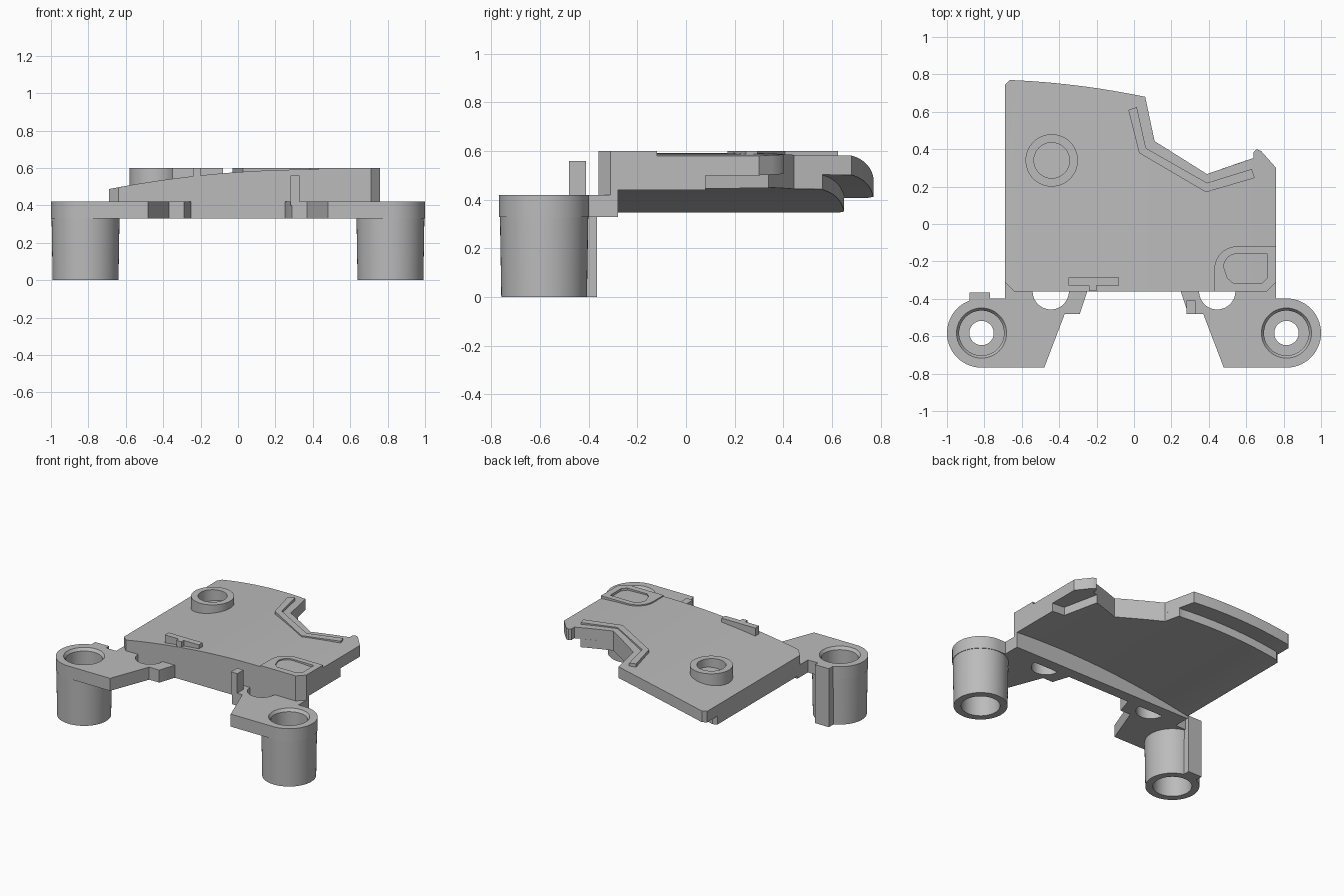
import bpy, bmesh, math
from mathutils import Vector

old = bpy.data.objects.get("Cube")
if old:
    bpy.data.objects.remove(old, do_unlink=True)

grey = bpy.data.materials.new("plain_grey")
grey.use_nodes = True
COLOR = (0.5, 0.5, 0.5, 1)
grey.diffuse_color = COLOR
grey.node_tree.nodes["Principled BSDF"].inputs["Base Color"].default_value = COLOR

CREST = 0.592          # highest level of the bowed plate


def crown(x):
    """Drop of the bowed plate below its crest."""
    return -0.088 * (x - 0.4) ** 2


def finish(name, bm):
    bmesh.ops.recalc_face_normals(bm, faces=bm.faces)
    mesh = bpy.data.meshes.new(name)
    bm.to_mesh(mesh)
    bm.free()
    mesh.materials.append(grey)
    obj = bpy.data.objects.new(name, mesh)
    bpy.context.collection.objects.link(obj)
    return obj


def smooth(obj):
    bpy.ops.object.select_all(action='DESELECT')
    obj.select_set(True)
    bpy.context.view_layer.objects.active = obj
    bpy.ops.object.shade_smooth_by_angle(angle=math.radians(30))


def prism(name, pts, z0, z1, bow_low=False, bow_high=False):
    """Extruded outline whose lower or upper face may follow the bow."""
    bm = bmesh.new()
    face = bm.faces.new([bm.verts.new((x, y, z0)) for x, y in pts])
    ext = bmesh.ops.extrude_face_region(bm, geom=[face], use_keep_orig=True)
    for v in ext["geom"]:
        if isinstance(v, bmesh.types.BMVert):
            v.co.z = z1
    if bow_low or bow_high:
        bmesh.ops.triangulate(bm, faces=[f for f in bm.faces if len(f.verts) > 4])
        for i in range(-13, 15):
            geom = bm.verts[:] + bm.edges[:] + bm.faces[:]
            bmesh.ops.bisect_plane(bm, geom=geom, dist=1e-5,
                                   plane_co=(i * 0.05 + 0.013, 0, 0), plane_no=(1, 0, 0))
        mid = (z0 + z1) / 2
        for v in bm.verts:
            if (bow_high if v.co.z > mid else bow_low):
                v.co.z += crown(v.co.x)
    obj = finish(name, bm)
    smooth(obj)
    return obj


def box(name, x0, x1, y0, y1, z0, z1):
    return prism(name, [(x0, y0), (x1, y0), (x1, y1), (x0, y1)], z0, z1)


def arc(cx, cy, r, a0, a1, n):
    angles = [math.radians(a0 + (a1 - a0) * i / n) for i in range(n + 1)]
    return [(cx + r * math.cos(a), cy + r * math.sin(a)) for a in angles]


def lathe(name, profile, cx, cy, n=56):
    """Closed ring profile of (radius, height) turned around a vertical axis."""
    bm = bmesh.new()
    rings = [[bm.verts.new((x, y, z)) for x, y in arc(cx, cy, r, 0, 360, n)[:-1]]
             for r, z in profile]
    for a, b in zip(rings, rings[1:] + rings[:1]):
        for i in range(n):
            j = (i + 1) % n
            bm.faces.new((a[i], a[j], b[j], b[i]))
    obj = finish(name, bm)
    smooth(obj)
    return obj


def cut(obj, cutter):
    mod = obj.modifiers.new("cut", 'BOOLEAN')
    mod.operation = 'DIFFERENCE'
    mod.solver = 'EXACT'
    mod.object = cutter
    bpy.context.view_layer.objects.active = obj
    bpy.ops.object.modifier_apply(modifier=mod.name)
    bpy.data.objects.remove(cutter, do_unlink=True)
    smooth(obj)


def back_edge(shift):
    """Curved rear edge, from the left end to the notch corner."""
    pts = []
    for i in range(13):
        t = i / 12
        pts.append((-0.665 + 0.725 * t, 0.77 - shift - 0.03 * t - 0.06 * t * t))
    return pts


# Bowed plate: full upper layer and a smaller lower layer
front = [(0.76, -0.31), (0.71, -0.36), (-0.64, -0.36), (-0.69, -0.31)]
notch = [(0.11, 0.443), (0.39, 0.267)]
hook = [(0.64, 0.353), (0.64, 0.385), (0.655, 0.4), (0.68, 0.39), (0.76, 0.3)]
prism("plate_upper", front + [(-0.69, 0.745)] + back_edge(0) + notch + hook,
      CREST - 0.08, CREST, True, True)
prism("plate_lower", front + [(-0.69, 0.63)] + back_edge(0.12)
      + [(0.085, 0.56)] + notch + [(0.6, 0.34), (0.66, 0.08), (0.76, 0.08)],
      CREST - 0.14, CREST - 0.08, True, True)

# Front wall below the plate
prism("front_wall", front + [(-0.69, -0.28), (0.76, -0.28)],
      0.33, CREST - 0.03, False, True)

# Mounting arms and hollow posts on both sides
PX, PY = 0.815, -0.583
for side, label, wall_x in ((-1, "right", 0.69), (1, "left", 0.76)):
    outline = arc(PX, PY, 0.185, -90, 90, 28)
    outline += [(wall_x, -0.398), (wall_x, -0.28), (0.25, -0.28), (0.25, -0.36),
                (0.29, -0.48), (0.37, -0.48), (0.48, -0.768)]
    arm = prism(label + "_arm", [(side * x, y) for x, y in outline], 0.33, 0.42)
    for x, y, r in ((PX, PY, 0.145), (0.445, -0.36, 0.097)):
        cut(arm, prism("cutter", arc(side * x, y, r, 0, 360, 48)[:-1], 0.2, 0.5))
    lathe(label + "_post", [(0.176, 0), (0.183, 0.42), (0.134, 0.42), (0.12, 0.4),
                            (0.12, 0.3), (0.065, 0.3), (0.065, 0.25),
                            (0.12, 0.25), (0.127, 0)], side * PX, PY)

box("right_post_rib", -0.88, -0.77, -0.44, -0.365, 0, 0.42)
box("arm_peg", 0.28, 0.33, -0.48, -0.41, 0.4, 0.56)

# Raised ring on the plate
lathe("plate_ring", [(0.14, 0.48), (0.14, 0.6), (0.095, 0.6), (0.095, 0.48)], -0.44, 0.34)

# Rail beside the notch
prism("notch_rail", [(-0.03, 0.61), (0.015, 0.625), (0.064, 0.406), (0.39, 0.22),
                     (0.63, 0.294), (0.645, 0.246), (0.385, 0.17), (0.027, 0.38)],
      0.55, 0.6)

# T-shaped stop near the front edge
prism("front_stop", [(-0.35, -0.33), (-0.24, -0.33), (-0.24, -0.357), (-0.2, -0.357),
                     (-0.2, -0.33), (-0.08, -0.33), (-0.08, -0.287), (-0.35, -0.287)],
      0.52, 0.6)

# Corner pad with an open pocket
pad = prism("corner_pad", [(0.76, -0.12)] + arc(0.55, -0.24, 0.12, 90, 180, 10)
            + [(0.43, -0.36), (0.71, -0.36), (0.76, -0.31)], 0.56, 0.6)
cut(pad, prism("cutter", [(0.715, -0.16)] + arc(0.55, -0.23, 0.07, 90, 180, 8)
               + [(0.5, -0.29), (0.53, -0.315), (0.685, -0.315), (0.715, -0.285)], 0.5, 0.7))
